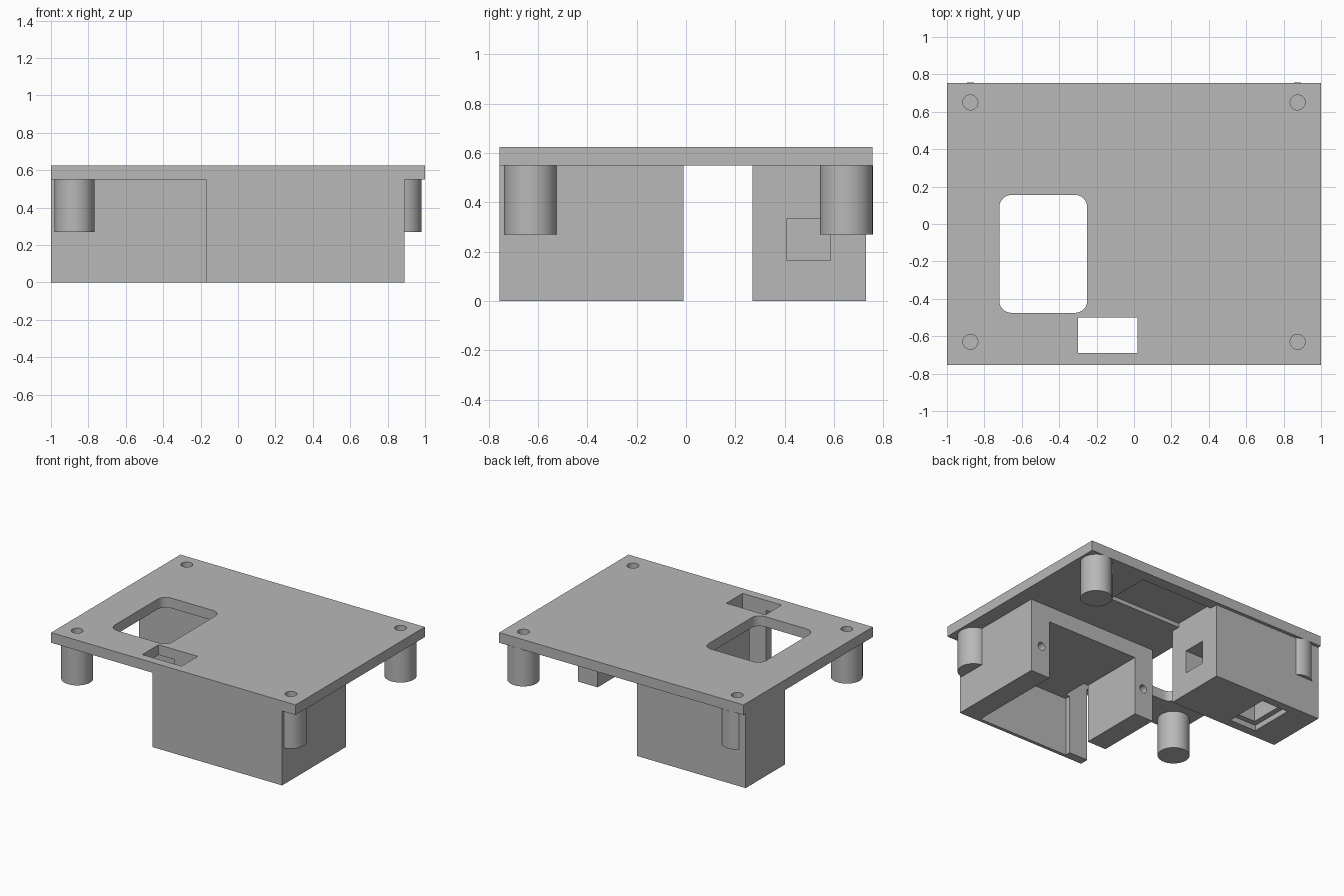
import bpy
import bmesh
from mathutils import Matrix, Vector

if "Cube" in bpy.data.objects:
    bpy.data.objects.remove(bpy.data.objects["Cube"], do_unlink=True)

grey = bpy.data.materials.new("plain_grey")
grey.use_nodes = True
grey.diffuse_color = (0.48, 0.48, 0.48, 1)
grey.node_tree.nodes["Principled BSDF"].inputs["Base Color"].default_value = grey.diffuse_color


def finish(name, bm):
    mesh = bpy.data.meshes.new(name)
    bmesh.ops.recalc_face_normals(bm, faces=bm.faces)
    bm.to_mesh(mesh)
    bm.free()
    mesh.materials.append(grey)
    obj = bpy.data.objects.new(name, mesh)
    bpy.context.collection.objects.link(obj)
    return obj


def box(name, x, y, z, corner=0):
    """Box from (low, high) ranges, with optional rounded upright edges."""
    bm = bmesh.new()
    low, high = (Vector(p) for p in zip(x, y, z))
    size = high - low
    bmesh.ops.create_cube(bm, size=1, matrix=Matrix.Translation((low + high) / 2)
                          @ Matrix.Diagonal((*size, 1)))
    if corner:
        upright = [e for e in bm.edges
                   if abs(e.verts[0].co.z - e.verts[1].co.z) > size.z / 2]
        bmesh.ops.bevel(bm, geom=upright, offset=corner, segments=8,
                        profile=0.5, affect='EDGES')
    return finish(name, bm)


def rod(name, centre, radius, length, axis='Z'):
    bm = bmesh.new()
    turn = Matrix.Rotation(1.5707963, 4, 'X') if axis == 'Y' else Matrix()
    bmesh.ops.create_cone(bm, cap_ends=True, segments=48, radius1=radius, radius2=radius,
                          depth=length, matrix=Matrix.Translation(centre) @ turn)
    return finish(name, bm)


def activate(obj):
    bpy.ops.object.select_all(action='DESELECT')
    obj.select_set(True)
    bpy.context.view_layer.objects.active = obj


def cut(obj, cutters):
    activate(obj)
    for cutter in cutters:
        mod = obj.modifiers.new("cut", 'BOOLEAN')
        mod.operation = 'DIFFERENCE'
        mod.solver = 'EXACT'
        mod.object = cutter
        bpy.ops.object.modifier_apply(modifier=mod.name)


# Solid parts
under, top = 0.55, 0.625
plate = box("top_plate", (-1, 1), (-0.755, 0.755), (under, top))
front_box = box("front_housing", (-0.17, 0.89), (-0.755, -0.01), (0, under))
back_box = box("back_housing", (-1, -0.11), (0.27, 0.73), (0, under))

# Corner standoffs with blind screw holes
standoffs, screw_holes = [], []
for y, depth_name in ((-0.63, "front"), (0.65, "back")):
    for x, side in ((-0.875, "right"), (0.875, "left")):
        standoffs.append(rod(f"{depth_name}_{side}_standoff", (x, y, 0.41), 0.107, 0.28))
        screw_holes.append(rod("screw_cutter", (x, y, 0.51), 0.04, 0.4))

# Openings in the plate
window = box("window_cutter", (-0.72, -0.25), (-0.475, 0.155), (0.5, 0.7), 0.065)
slot = box("slot_cutter", (-0.3, 0.02), (-0.69, -0.5), (-0.1, 0.7))
pocket = box("pocket_cutter", (-0.11, 0.485), (0.336, 0.67), (0.5, 0.58))

# Front housing: open below and behind, with two mounting holes
bay = box("bay_cutter", (-0.016, 0.73), (-0.73, 0.1), (-0.1, 0.435))
mounts = [rod("mount_cutter", (x, -0.01, 0.22), 0.03, 0.24, 'Y') for x in (-0.09, 0.8)]

# Back housing: side passage and stepped opening below
passage = box("passage_cutter", (-0.74, 0), (0.41, 0.585), (0.165, 0.335))
recess = box("recess_cutter", (-0.78, -0.56), (0.335, 0.67), (-0.1, 0.04))
well = box("well_cutter", (-0.74, -0.6), (0.375, 0.63), (-0.1, 0.335))

cut(plate, [window, slot, pocket] + screw_holes)
cut(front_box, [bay, slot] + mounts + screw_holes[1:2])
cut(back_box, [passage, recess, well] + screw_holes[2:3])
for post, hole in zip(standoffs, screw_holes):
    cut(post, [hole])

for cutter in [window, slot, pocket, bay, passage, recess, well] + mounts + screw_holes:
    bpy.data.objects.remove(cutter, do_unlink=True)

# Smooth round surfaces, keep edges sharp
for part in [plate, front_box, back_box] + standoffs:
    activate(part)
    bpy.ops.object.shade_smooth_by_angle(angle=0.5)
